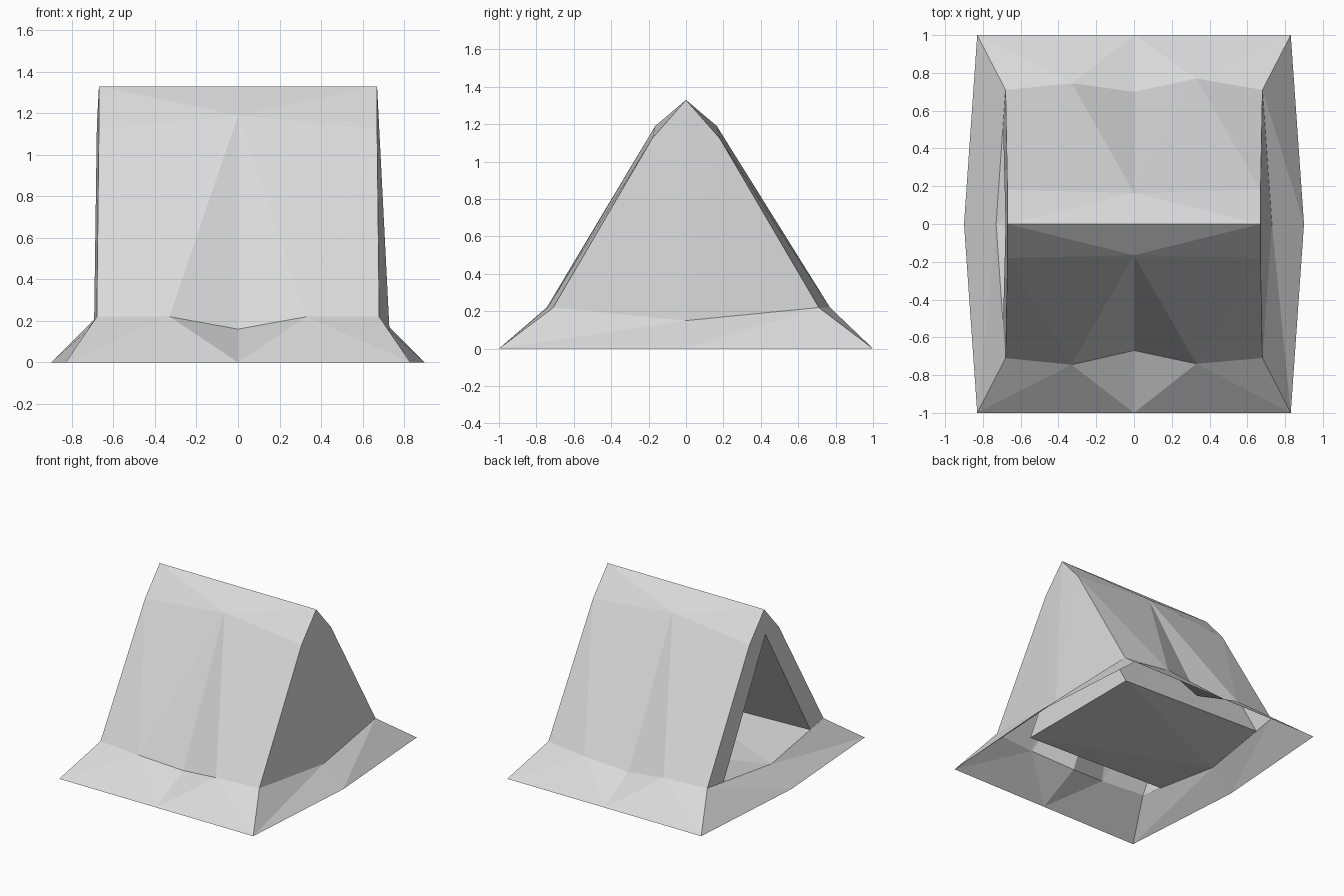
import bpy, bmesh
from mathutils import Vector

old = bpy.data.objects.get("Cube")
if old:
    bpy.data.objects.remove(old)

GREY = (0.7, 0.7, 0.7, 1)
canvas = bpy.data.materials.new("light_grey_canvas")
canvas.use_nodes = True
canvas.diffuse_color = GREY
canvas.node_tree.nodes["Principled BSDF"].inputs["Base Color"].default_value = GREY


def stitch(a, b):
    """Triangulate the band between two rows with evenly spread points."""
    i = j = 0
    faces = []
    while i < len(a) - 1 or j < len(b) - 1:
        next_a = (i + 1) / (len(a) - 1)
        next_b = (j + 1) / (len(b) - 1)
        if next_a <= next_b:
            faces.append((a[i], b[j], a[i + 1]))
            i += 1
        else:
            faces.append((a[i], b[j], b[j + 1]))
            j += 1
    return faces


def build(name, faces, centre, inward=False):
    """Make a flat shaded object with faces turned away from (or to) a centre."""
    bm = bmesh.new()
    for face in faces:
        bm.faces.new([bm.verts.new(p) for p in face])
    bmesh.ops.remove_doubles(bm, verts=bm.verts, dist=0.0005)
    for f in bm.faces:
        f.normal_update()
        outward = f.normal.dot(f.calc_center_median() - Vector(centre)) > 0
        if outward == inward:
            f.normal_flip()
    mesh = bpy.data.meshes.new(name)
    bm.to_mesh(mesh)
    bm.free()
    mesh.materials.append(canvas)
    obj = bpy.data.objects.new(name, mesh)
    bpy.context.collection.objects.link(obj)
    return obj


# Rows running along x, from the ridge to the hem
ridge = [(-.67, 0, 1.33), (.67, 0, 1.33)]


def shoulder(s):
    return [(-.67, s * .18, 1.125), (0, s * .165, 1.19), (.67, s * .18, 1.125)]


def eave(s):
    out = .77 if s > 0 else .74
    mid = .70 if s > 0 else .67
    return [(-.68, s * .71, .22), (-.33, s * .745, .22), (0, s * mid, .16),
            (.33, s * out, .22), (.68, s * .71, .22)]


def hem(s):
    return [(-.83, s, 0), (0, s, 0), (.83, s, 0)]


# Sloping roof, front and back
roof = []
for s in (-1, 1):
    roof += stitch(ridge, shoulder(s)) + stitch(shoulder(s), eave(s))
build("roof_canvas", roof, (0, 0, .3))

# Flared skirt: long sides, then the two ends
skirt = []
for s in (-1, 1):
    skirt += stitch(hem(s), eave(s))
    top = [(s * .68, -.71, .22), (s * .73, 0, .15), (s * .68, .71, .22)]
    low = [(s * .83, -1, 0), (s * .9, 0, 0), (s * .83, 1, 0)]
    skirt += stitch(top, low)
build("skirt", skirt, (0, 0, 0))

# Closed end wall, bulging slightly at the bottom
wall = []
for s in (-1, 1):
    wall.append((ridge[1], shoulder(s)[2], (.73, 0, .15)))
    wall.append((shoulder(s)[2], eave(s)[4], (.73, 0, .15)))
build("end_wall", wall, (0, 0, .3))

# Frame around the triangular doorway
door_top = (-.68, 0, 1.14)
sill = (-.73, 0, .15)


def door_foot(s):
    return (-.693, s * .53, .203)


frame = []
for s in (-1, 1):
    frame.append((ridge[0], shoulder(s)[0], door_top))
    frame.append((shoulder(s)[0], door_foot(s), door_top))
    frame.append((shoulder(s)[0], eave(s)[0], door_foot(s)))
build("door_frame", frame, (0, 0, .3))

# Inner lining: two slopes, floor and far wall
inner_top = (.52, 0, 1.12)
inner_foot = {s: (.52, s * .53, .167) for s in (-1, 1)}
lining = [(inner_top, inner_foot[1], inner_foot[-1])]
for s in (-1, 1):
    lining.append((door_top, door_foot(s), inner_foot[s]))
    lining.append((door_top, inner_foot[s], inner_top))
build("inner_lining", lining, (0, 0, .6), inward=True)

floor = [(sill, door_foot(1), inner_foot[1]),
         (sill, inner_foot[1], inner_foot[-1]),
         (sill, inner_foot[-1], door_foot(-1))]
build("floor", floor, (0, 0, .6), inward=True)
